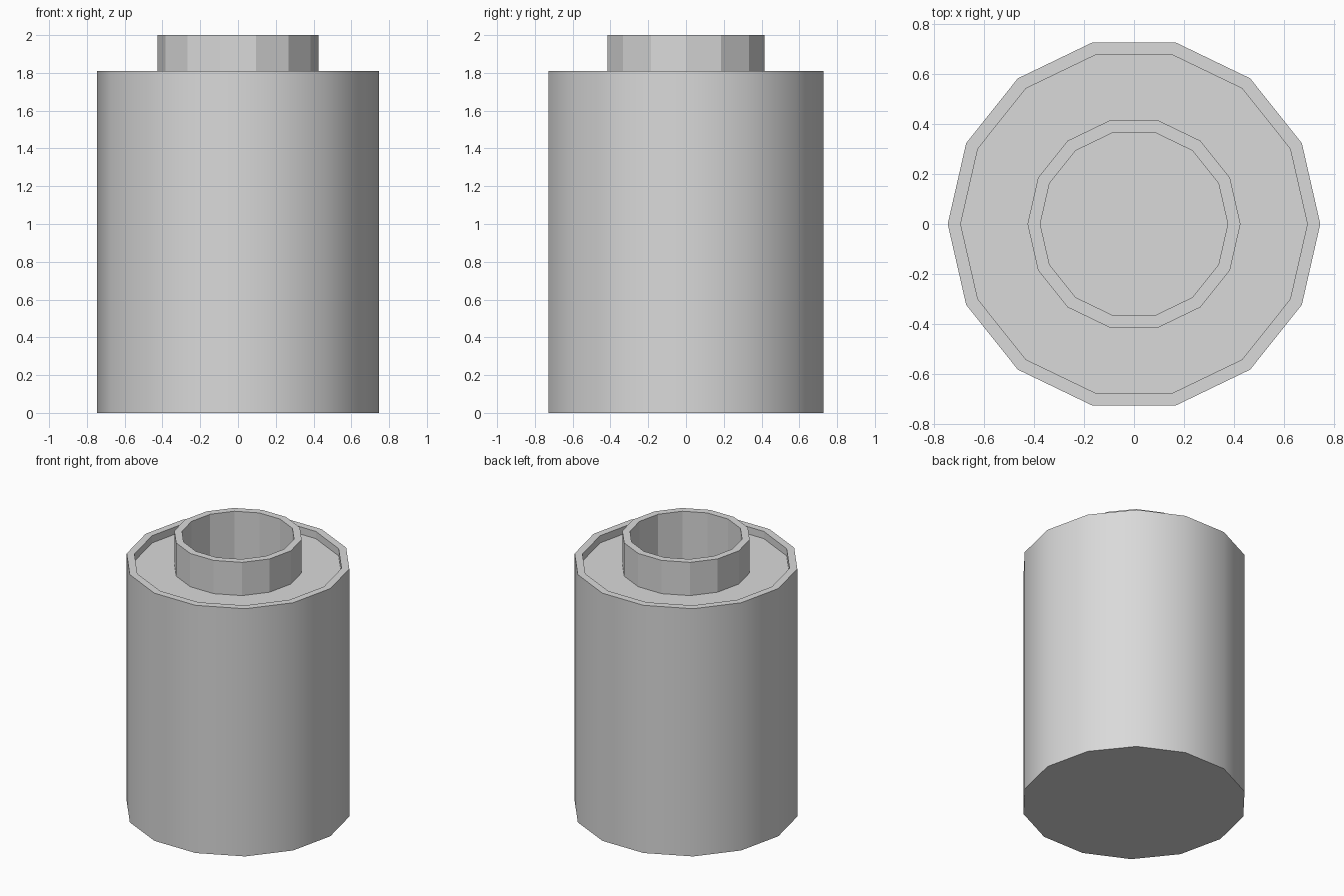
import bpy, bmesh
from math import pi, cos, sin

SIDES = 14

default = bpy.data.objects.get("Cube")
if default:
    bpy.data.objects.remove(default)

# Single plain grey
grey = bpy.data.materials.new("light_grey")
grey.use_nodes = True
colour = (0.7, 0.7, 0.7, 1)
grey.diffuse_color = colour
grey.node_tree.nodes["Principled BSDF"].inputs["Base Color"].default_value = colour


def lathe(name, profile, smooth_steps=()):
    """Turn a (radius, height) profile around z; a zero radius closes with one cap."""
    bm = bmesh.new()
    rings = []
    for r, z in profile:
        rings.append([bm.verts.new((r * cos(2 * pi * i / SIDES),
                                    r * sin(2 * pi * i / SIDES), z))
                      for i in range(SIDES)])
    for step, (low, high) in enumerate(zip(rings, rings[1:])):
        for i in range(SIDES):
            j = (i + 1) % SIDES
            face = bm.faces.new((low[i], low[j], high[j], high[i]))
            face.smooth = step in smooth_steps
    # Rims between profile steps stay crisp
    for ring in rings:
        for i in range(SIDES):
            bm.edges.get((ring[i], ring[(i + 1) % SIDES])).smooth = False
    return bm, rings, name


def finish(bm, name):
    mesh = bpy.data.meshes.new(name)
    bm.to_mesh(mesh)
    bm.free()
    mesh.materials.append(grey)
    obj = bpy.data.objects.new(name, mesh)
    bpy.context.collection.objects.link(obj)
    return obj


# Body: smooth outer wall, thin raised rim and recessed lid, closed base
bm, rings, name = lathe("canister_body",
                        [(0.747, 0), (0.747, 1.81), (0.695, 1.81),
                         (0.695, 1.757), (0.427, 1.757)], smooth_steps=(0,))
bm.faces.new(reversed(rings[0]))
finish(bm, name)

# Neck: faceted collar with a deep bore
bm, rings, name = lathe("neck",
                        [(0.427, 1.757), (0.427, 2), (0.376, 2), (0.376, 0.05)])
bm.faces.new(rings[-1])
finish(bm, name)
